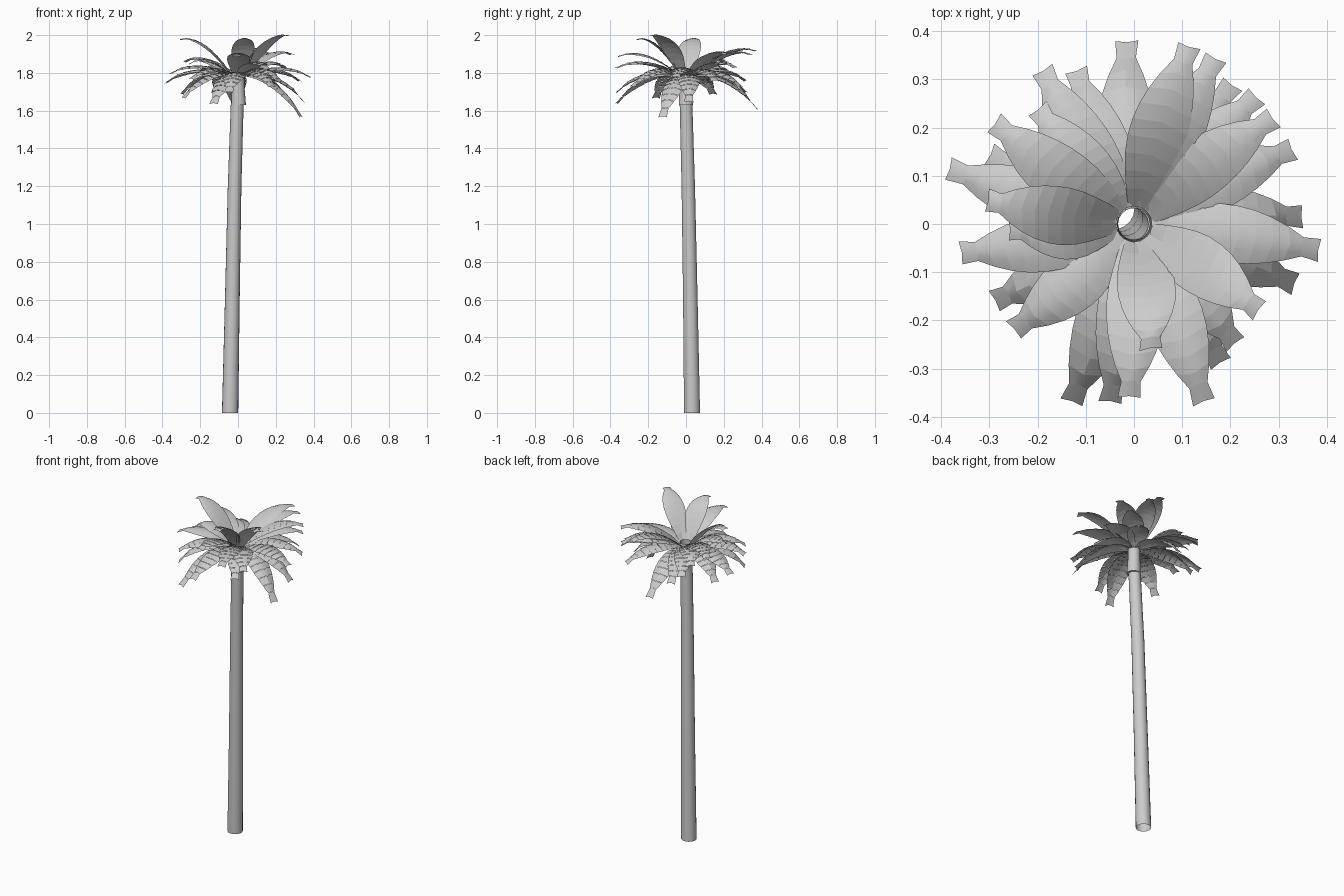
import bpy, bmesh, math
from mathutils import Vector

cube = bpy.data.objects.get("Cube")
if cube:
    bpy.data.objects.remove(cube)

grey = bpy.data.materials.new("plain_grey")
grey.use_nodes = True
GREY = (0.6, 0.6, 0.6, 1)
grey.diffuse_color = GREY
grey.node_tree.nodes["Principled BSDF"].inputs["Base Color"].default_value = GREY


def finish(bm, name, angle):
    mesh = bpy.data.meshes.new(name)
    bm.to_mesh(mesh)
    bm.free()
    mesh.materials.append(grey)
    ob = bpy.data.objects.new(name, mesh)
    bpy.context.collection.objects.link(ob)
    bpy.ops.object.select_all(action='DESELECT')
    ob.select_set(True)
    bpy.context.view_layer.objects.active = ob
    bpy.ops.object.shade_smooth_by_angle(angle=math.radians(angle))


def tube(name, rings, sides=18):
    """Open tube through (x, y, z, radius) rings."""
    bm = bmesh.new()
    loops = []
    for x, y, z, r in rings:
        loops.append([bm.verts.new((x + r * math.cos(math.tau * i / sides),
                                    y + r * math.sin(math.tau * i / sides), z))
                      for i in range(sides)])
    for a, b in zip(loops, loops[1:]):
        for i in range(sides):
            j = (i + 1) % sides
            bm.faces.new((a[i], a[j], b[j], b[i]))
    finish(bm, name, 40)


# Leaning hollow trunk and the sheath the fronds grow from
tube("trunk", [(-0.042, 0.032, 0, 0.043), (-0.03, 0.023, 0.6, 0.039),
               (-0.018, 0.012, 1.2, 0.036), (-0.004, 0, 1.64, 0.034)])
tube("crown_sheath", [(-0.003, 0, 1.63, 0.033), (0.003, 0, 1.63, 0.039),
                      (0, 0, 1.72, 0.035), (0, 0, 1.8, 0.033)])

# Half width along the frond: narrow root, broad middle, flared square tip
WIDTH = [(0, 0.022), (0.15, 0.042), (0.35, 0.06), (0.55, 0.06),
         (0.75, 0.044), (0.9, 0.02), (1, 0.024)]


def half_width(t):
    for (t0, w0), (t1, w1) in zip(WIDTH, WIDTH[1:]):
        if t <= t1:
            return w0 + (w1 - w0) * (t - t0) / (t1 - t0)
    return WIDTH[-1][1]


def frond(name, x, y, z, leaflets=10):
    """Arching blade of overlapping leaflet bands ending at x, y, z."""
    tip = Vector((x, y, 0))
    out = tip.normalized()
    side = Vector((-out.y, out.x, 0))
    base_z = 1.785
    root = out * 0.03
    bulge = 0.045 + 0.1 * abs(z - 1.79)

    def row(bm, t, lift):
        spine = root.lerp(tip, t)
        spine.z = base_z + (z - base_z) * t + bulge * 4 * t * (1 - t) + lift
        spine += side * 0.008 * math.sin(math.pi * t)
        w = half_width(t)
        verts = []
        for s in (-1, -0.5, 0, 0.5, 1):
            sweep = 0.01 * (1 - abs(s)) * (1 if t < 0.85 else -0.3)
            verts.append(bm.verts.new(spine + side * (s * w) + out * sweep
                                      - Vector((0, 0, 0.25 * w * s * s))))
        return verts

    bm = bmesh.new()
    for k in range(leaflets):
        t0, t1 = k / leaflets, (k + 1) / leaflets
        a, b = row(bm, t0, 0), row(bm, t1, 0.0015 if k < leaflets - 1 else 0)
        for i in range(4):
            bm.faces.new((a[i], b[i], b[i + 1], a[i + 1]))
    finish(bm, name, 25)


# Frond tips, tier by tier
TIERS = {
    "upper_frond": [(0.26, -0.18, 2.0), (0.035, -0.26, 1.98), (-0.305, 0.05, 1.98),
                    (0.115, 0.37, 1.92), (0.17, 0.345, 1.9), (0.29, 0.22, 1.9),
                    (-0.01, -0.36, 1.89)],
    "middle_frond": [(0.255, 0.265, 1.83), (0.385, -0.055, 1.78), (0.145, -0.37, 1.83),
                     (-0.36, -0.06, 1.8), (-0.26, -0.01, 1.85), (-0.29, 0.21, 1.86),
                     (-0.19, 0.32, 1.76), (-0.2, 0.24, 1.8), (-0.25, -0.22, 1.77),
                     (-0.385, 0.115, 1.75), (0.21, -0.25, 1.77), (0.33, 0.155, 1.76)],
    "lower_frond": [(-0.015, 0.38, 1.61), (0.335, -0.125, 1.57), (-0.13, -0.37, 1.64),
                    (0.35, 0.015, 1.65), (0.18, -0.29, 1.73), (-0.05, -0.37, 1.7),
                    (-0.29, -0.16, 1.67), (-0.3, 0.145, 1.69), (-0.12, 0.32, 1.7),
                    (0.205, 0.29, 1.73)],
}
for tier, tips in TIERS.items():
    for n, p in enumerate(tips, 1):
        frond(f"{tier}_{n}", *p)
